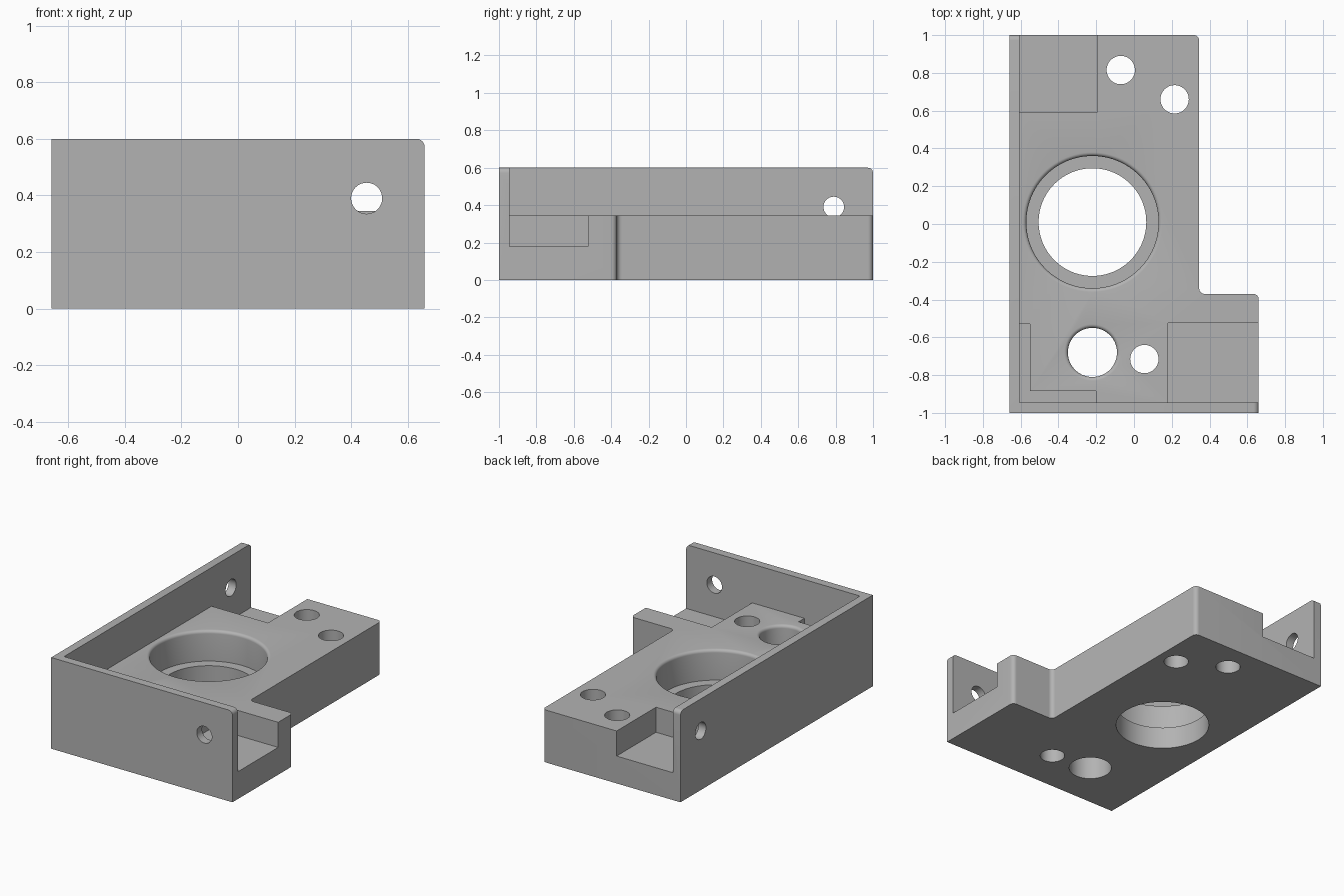
import bpy, bmesh, math
from mathutils import Matrix

cube = bpy.data.objects.get("Cube")
if cube:
    bpy.data.objects.remove(cube, do_unlink=True)

HEIGHT, DECK, POCKET = 0.6, 0.345, 0.18      # wall top, block top, pocket floor
LEFT, FRONT = -0.605, -0.945                 # inner faces of the two walls

grey = bpy.data.materials.new("machined grey")
grey.use_nodes = True
colour = (0.45, 0.45, 0.45, 1)
grey.diffuse_color = colour
grey.node_tree.nodes["Principled BSDF"].inputs["Base Color"].default_value = colour


def make(name, bm):
    bmesh.ops.recalc_face_normals(bm, faces=bm.faces)
    mesh = bpy.data.meshes.new(name)
    bm.to_mesh(mesh)
    bm.free()
    mesh.materials.append(grey)
    obj = bpy.data.objects.new(name, mesh)
    bpy.context.collection.objects.link(obj)
    return obj


def cut(cutter):
    """Subtract a cutter from the bracket and remove it."""
    cutter.hide_render = True
    mod = bracket.modifiers.new(cutter.name, "BOOLEAN")
    mod.operation, mod.solver, mod.object = "DIFFERENCE", "EXACT", cutter
    bpy.context.view_layer.objects.active = bracket
    bpy.ops.object.modifier_apply(modifier=mod.name)
    bpy.data.objects.remove(cutter, do_unlink=True)


def cut_box(name, x, y, z):
    bm = bmesh.new()
    bmesh.ops.create_cube(bm, size=1)
    for v in bm.verts:
        v.co = [r[0] if c < 0 else r[1] for c, r in zip(v.co, (x, y, z))]
    cut(make(name, bm))


def cut_round(name, profile, place, segments=64):
    """Subtract a turned shape given as (radius, height) points."""
    bm = bmesh.new()
    rings = []
    for r, z in profile:
        rings.append([bm.verts.new((r * math.cos(a), r * math.sin(a), z))
                      for a in (math.tau * i / segments for i in range(segments))])
    for low, high in zip(rings, rings[1:]):
        for i in range(segments):
            j = (i + 1) % segments
            bm.faces.new((low[i], low[j], high[j], high[i]))
    bm.faces.new(rings[0][::-1])
    bm.faces.new(rings[-1])
    bm.transform(place)
    cut(make(name, bm))


def rounded_rim(r, f=0.02, steps=5):
    """Profile points that flare a bore out to the deck."""
    arc = [math.pi / 2 * i / steps for i in range(steps + 1)]
    return [(r + f - f * math.cos(a), DECK - f + f * math.sin(a)) for a in arc] + [(r + f, DECK + 0.1)]


# L-shaped blank with rounded corners
outline = [(-0.66, -1), (0.66, -1), (0.66, -0.37), (0.345, -0.37), (0.345, 1), (-0.66, 1)]
bm = bmesh.new()
base = bm.faces.new([bm.verts.new((x, y, 0)) for x, y in outline])
top = bmesh.ops.extrude_face_region(bm, geom=[base])["geom"]
bmesh.ops.translate(bm, verts=[g for g in top if isinstance(g, bmesh.types.BMVert)], vec=(0, 0, HEIGHT))
rounded = []
for e in bm.edges:
    a, b = e.verts
    mid = (a.co + b.co) / 2
    upright = abs(a.co.z - b.co.z) > 0.1
    if upright and mid.x > 0 and mid.y > -0.9:
        rounded.append(e)
    elif not upright and mid.z > 0.5 and (mid.x > 0.6 or mid.y > 0.9):
        rounded.append(e)
bmesh.ops.bevel(bm, geom=rounded, offset=0.028, segments=6, profile=0.5, affect="EDGES")
bracket = make("mounting_bracket", bm)

# Open the space above the block, leaving the front and side walls
cut_box("deck_clearance", (LEFT, 1.2), (FRONT, 1.2), (DECK, 0.8))

# Corner pockets and the L-shaped groove
pocket_z = (POCKET, 0.5)
cut_box("front_pocket", (0.18, 0.8), (FRONT, -0.525), pocket_z)
cut_box("back_pocket", (LEFT, -0.195), (0.59, 1.2), pocket_z)
cut_box("groove_along_front", (LEFT, -0.2), (FRONT, -0.885), pocket_z)
cut_box("groove_along_side", (LEFT, -0.55), (FRONT, -0.53), pocket_z)

# Stepped main bore and the smaller bore, with rounded rims
cut_round("main_bore", [(0.285, -0.1), (0.285, 0.145), (0.35, 0.145)] + rounded_rim(0.35),
          Matrix.Translation((-0.22, 0.01, 0)), 96)
cut_round("small_bore", [(0.13, -0.1)] + rounded_rim(0.13), Matrix.Translation((-0.22, -0.68, 0)))

# Plain screw holes through the block
for x, y in [(-0.07, 0.815), (0.215, 0.66), (0.055, -0.715)]:
    cut_round("screw_hole", [(0.075, -0.1), (0.075, 0.5)], Matrix.Translation((x, y, 0)), 48)

# Holes through the two walls
wall_hole = [(0.055, -0.07), (0.055, 0.07)]
cut_round("front_wall_hole", wall_hole,
          Matrix.Translation((0.455, -0.98, 0.39)) @ Matrix.Rotation(math.pi / 2, 4, "X"), 40)
cut_round("side_wall_hole", wall_hole,
          Matrix.Translation((-0.64, 0.79, 0.39)) @ Matrix.Rotation(math.pi / 2, 4, "Y"), 40)

# Smooth the curved faces and keep the edges sharp
bpy.ops.object.select_all(action="DESELECT")
bracket.select_set(True)
bpy.context.view_layer.objects.active = bracket
bpy.ops.object.shade_smooth_by_angle(angle=math.radians(30))
